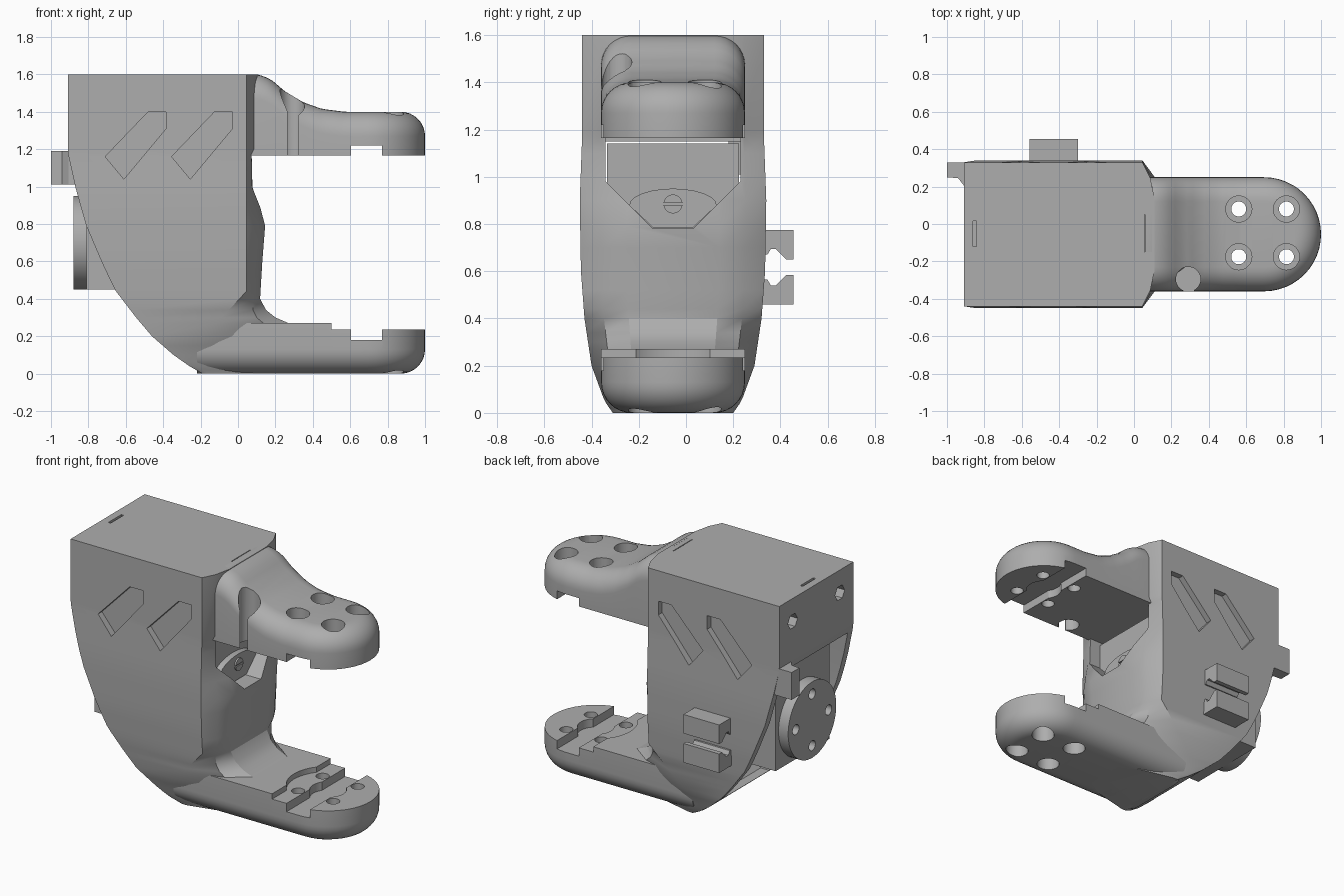
import bpy, bmesh, math
from mathutils import Vector

cube = bpy.data.objects.get("Cube")
if cube:
    bpy.data.objects.remove(cube, do_unlink=True)

YC = -0.055          # centre plane of the bracket
TIP, R = 0.695, 0.305  # arm tip centre and half width

grey = bpy.data.materials.new("plain grey")
grey.use_nodes = True
colour = (0.42, 0.42, 0.42, 1)
grey.diffuse_color = colour
grey.node_tree.nodes["Principled BSDF"].inputs["Base Color"].default_value = colour


def make(name, verts, faces):
    bm = bmesh.new()
    vs = [bm.verts.new(v) for v in verts]
    for f in faces:
        bm.faces.new([vs[i] for i in f])
    bmesh.ops.recalc_face_normals(bm, faces=bm.faces)
    mesh = bpy.data.meshes.new(name)
    bm.to_mesh(mesh)
    bm.free()
    mesh.materials.append(grey)
    obj = bpy.data.objects.new(name, mesh)
    bpy.context.collection.objects.link(obj)
    return obj


def loft(name, rings, caps=True):
    n = len(rings[0])
    verts = [v for ring in rings for v in ring]
    faces = [(k * n + i, k * n + (i + 1) % n, (k + 1) * n + (i + 1) % n, (k + 1) * n + i)
             for k in range(len(rings) - 1) for i in range(n)]
    faces += [tuple(range(n)), tuple(range(len(verts) - n, len(verts)))]
    return make(name, verts, faces)


def prism(name, pts, axis, a, b):
    place = {"x": lambda p, t: (t, p[0], p[1]),
             "y": lambda p, t: (p[0], t, p[1]),
             "z": lambda p, t: (p[0], p[1], t)}[axis]
    return loft(name, [[place(p, t) for p in pts] for t in (a, b)])


def disc(name, u, v, r, axis, a, b, sides=32):
    pts = [(u + r * math.cos(math.tau * i / sides), v + r * math.sin(math.tau * i / sides))
           for i in range(sides)]
    return prism(name, pts, axis, a, b)


def box(name, x0, x1, y0, y1, z0, z1):
    return prism(name, [(x0, y0), (x1, y0), (x1, y1), (x0, y1)], "z", z0, z1)


def cut(target, cutter):
    mod = target.modifiers.new("cut", "BOOLEAN")
    mod.operation, mod.solver, mod.object = "DIFFERENCE", "EXACT", cutter
    bpy.context.view_layer.objects.active = target
    bpy.ops.object.modifier_apply(modifier=mod.name)
    bpy.data.objects.remove(cutter, do_unlink=True)


def interp(table, t):
    for (a, va), (b, vb) in zip(table, table[1:]):
        if t <= b:
            return va + (vb - va) * max(0, t - a) / (b - a)
    return table[-1][1]


# Housing: horizontal sections, curved back, tapering sides
BACK = [(0, -.19), (.04, -.26), (.1, -.345), (.2, -.46), (.3, -.545), (.45, -.66),
        (.6, -.73), (.8, -.815), (1, -.87), (1.18, -.91)]
HALF = [(0, .255), (.05, .29), (.2, .345), (.4, .375), (.6, .39), (.9, .395), (1.17, .385)]
INNER = [(0, .2), (.27, .27), (.3, .2), (.34, .15), (.4, .118), (.6, .13), (.79, .145),
         (1, .09), (1.17, .085), (1.2, .11)]


def edge_x(z):
    return 0.045 - max(0, 0.44 - z) * 0.94


def section(z):
    xb, h, xc, xe = interp(BACK, z), interp(HALF, z), interp(INNER, z), edge_x(z)
    xe = max(xe, xb + 0.03)
    half = [(xb, h), (xe, h), (xe + (xc - xe) * .65, h * .78), (xc, h * .5)]
    return [(x, YC - y, z) for x, y in half] + [(x, YC + y, z) for x, y in reversed(half)]


levels = [0, .02, .04, .07, .1, .15, .2, .27, .3, .34, .4, .44, .52, .6, .7, .79,
          .9, 1, 1.1, 1.17, 1.2, 1.6]
housing = loft("housing", [section(z) for z in levels])

# Hollow, open at the curved back
rings = []
for z in (.13, .2, .3, .44, .7, .9, 1.15):
    h, x = interp(HALF, z) - .05, edge_x(z) - .07
    rings.append([(-1.2, YC - h, z), (x, YC - h, z), (x, YC + h, z), (-1.2, YC + h, z)])
cut(housing, loft("cavity_cutter", rings))

# Pocket in the inner wall
cut(housing, prism("pocket_cutter", [(-.34, 1.165), (-.34, .98), (-.14, .78), (.03, .78),
                                     (.23, .98), (.23, 1.165)], "x", -.04, .3))

# Slanted recesses on both sides
for dx in (0, .355):
    slant = [(x + dx, z) for x, z in ((-.71, 1.16), (-.61, 1.04), (-.385, 1.31),
                                      (-.385, 1.4), (-.48, 1.4))]
    cut(housing, prism("recess_cutter", slant, "y", -.6, YC - .345))
    cut(housing, prism("recess_cutter", slant, "y", YC + .345, .6))

# Top slots and screw holes in the rear face
cut(housing, box("slot_cutter", -.86, -.843, -.12, .015, 1.54, 1.7))
cut(housing, box("slot_cutter", .055, .095, -.15, .05, 1.54, 1.7))
for y in (.19, -.3):
    cut(housing, disc("hole_cutter", y, 1.45, .05, "x", -1, -.8, 6))


# Arms: half-round plan with a filleted outer edge
def arm(name, x0, base, outer, sign, r=.13):
    def outline(d):
        w = R - d
        side = [x0 + (TIP - x0) * i / 20 for i in range(20)]
        arc = [math.pi / 2 - math.pi * i / 24 for i in range(25)]
        return ([(x, w) for x in side]
                + [(TIP + w * math.cos(a), w * math.sin(a)) for a in arc]
                + [(x, -w) for x in reversed(side)])
    verts = [(x, YC + y, base) for x, y in outline(0)]
    n, steps = len(verts), 8
    for k in range(steps + 1):
        a = math.pi / 2 * k / steps
        verts += [(x, YC + y, outer(x) - sign * r * (1 - math.sin(a)))
                  for x, y in outline(r * (1 - math.cos(a)))]
    rows = steps + 2
    faces = [(k * n + i, k * n + i + 1, (k + 1) * n + i + 1, (k + 1) * n + i)
             for k in range(rows - 1) for i in range(n - 1)]
    top, mid = (rows - 1) * n, n // 2
    faces += [(top + i, top + i + 1, top + n - 2 - i, top + n - 1 - i) for i in range(mid - 1)]
    faces += [(top + mid - 1, top + mid, top + mid + 1), tuple(range(n)),
              tuple(k * n for k in range(rows)) + tuple(k * n + n - 1 for k in reversed(range(rows)))]
    return make(name, verts, faces)


SLOPE = [(.1, 1.6), (.14, 1.59), (.18, 1.57), (.25, 1.51), (.35, 1.45), (.45, 1.415), (.57, 1.4)]
upper_arm = arm("upper_arm", .06, 1.165, lambda x: interp(SLOPE, x), 1)
lower_arm = arm("lower_arm", -.22, .27, lambda x: 0, -1)

# Stepped seat for the round horn on the lower arm
cut(lower_arm, box("step_cutter", .5, 1.2, -.6, .6, .235, .4))
cut(lower_arm, disc("step_cutter", TIP, YC, .25, "z", .235, .4, 48))

# Horn slots, round pockets and counterbored screw holes
for part, z0, z1, bore0, bore1 in ((upper_arm, 1.1, 1.22, 1.27, 1.7),
                                   (lower_arm, .18, .3, -.1, .11)):
    cut(part, box("horn_slot_cutter", .605, .77, -.6, .6, z0, z1))
    cut(part, disc("horn_cutter", TIP, YC, .11, "z", z0, z1))
    for x in (.56, .815):
        for y in (.08, -.175):
            cut(part, disc("hole_cutter", x, y, .04, "z", z0 - .5, z1 + .5))
            cut(part, disc("bore_cutter", x, y, .07, "z", bore0, bore1))

# Cable notch in the upper arm
cut(upper_arm, disc("notch_cutter", .29, -.295, .066, "z", 1, 1.8))
cut(upper_arm, box("notch_cutter", .265, .32, -.5, -.3, 1, 1.8))

# Motor inside the housing, with its gear cover and screw
box("motor", -.81, 0, -.335, .225, .45, 1.14)
arch = [(YC + .185 * math.cos(a), .88 + .07 * math.sin(a))
        for a in (math.pi * i / 12 for i in range(13))]
prism("gear_cover", arch + [(-.14, .785), (.03, .785)], "x", -.01, .04)
screw = disc("cover_screw", YC, .885, .04, "x", .03, .05)
cut(screw, box("screw_slot_cutter", .042, .1, -.2, .1, .88, .89))

# Rear pivot disc
pivot = disc("pivot_disc", YC, .7, .25, "x", -.88, -.805, 64)
for dy, dz in ((.17, 0), (-.17, 0), (0, .17), (0, -.17)):
    cut(pivot, disc("hole_cutter", YC + dy, .7 + dz, .033, "x", -1, -.83, 20))

# Cable clip, two mirrored hooks
hook = [(.31, .775), (.455, .775), (.455, .65), (.425, .65), (.38, .695), (.36, .695),
        (.345, .67), (.31, .67)]
for name, flip in (("upper_clip", 1), ("lower_clip", -1)):
    prism(name, [(y, .617 + flip * (z - .617)) for y, z in hook], "x", -.56, -.3)

# Rear cable lug
prism("rear_lug", [(-1, .33), (-.85, .33), (-.85, .18), (-.905, .2), (-.94, .245), (-1, .25)],
      "z", 1.01, 1.19)

for obj in bpy.context.collection.objects:
    if obj.type == "MESH":
        bpy.ops.object.select_all(action="DESELECT")
        obj.select_set(True)
        bpy.context.view_layer.objects.active = obj
        bpy.ops.object.shade_smooth_by_angle(angle=math.radians(30))
